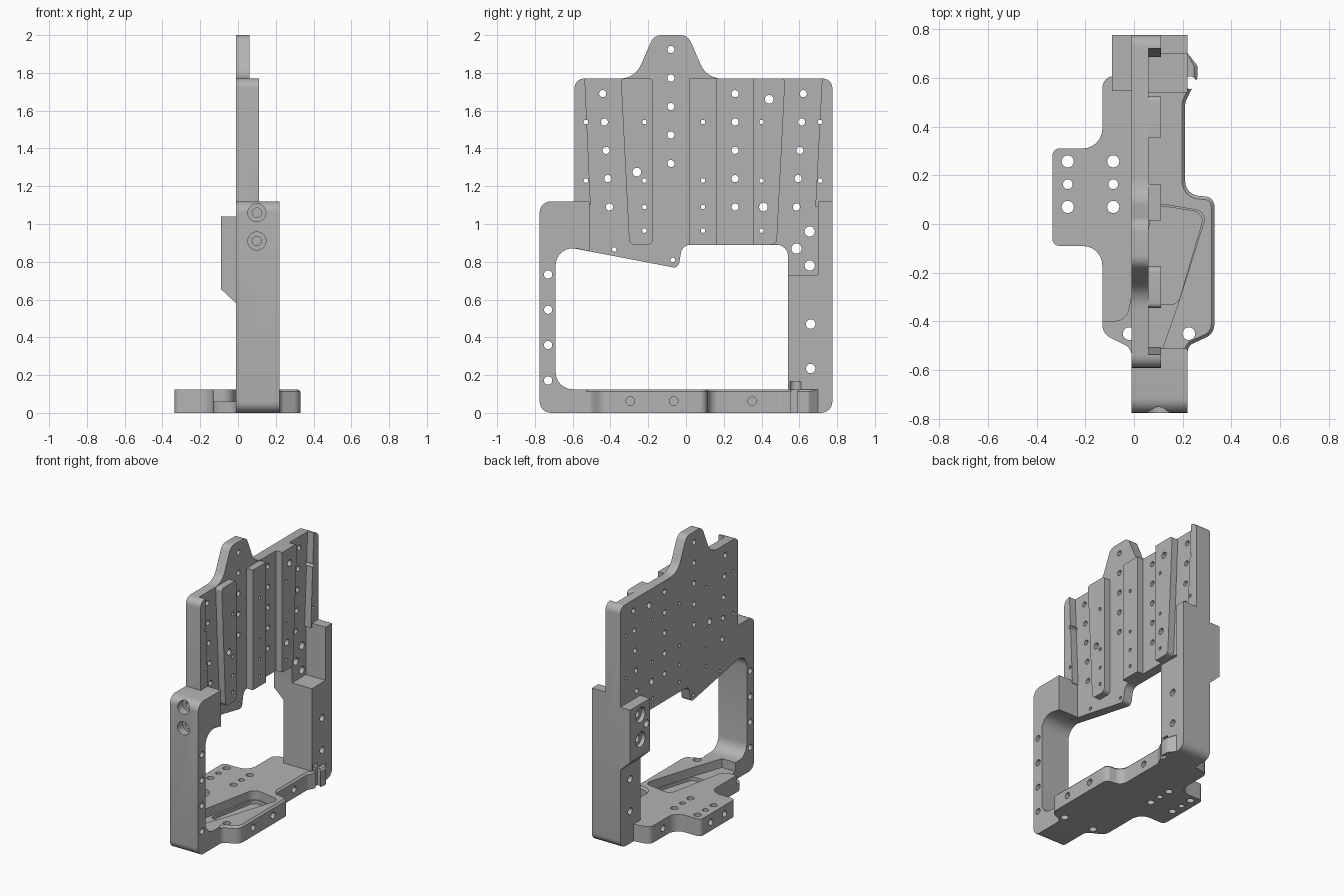
import bpy, bmesh, math
from mathutils import Vector

if "Cube" in bpy.data.objects:
    bpy.data.objects.remove(bpy.data.objects["Cube"])

grey = bpy.data.materials.new("machined_grey")
grey.use_nodes = True
grey.diffuse_color = (0.45, 0.45, 0.45, 1)
grey.node_tree.nodes["Principled BSDF"].inputs["Base Color"].default_value = grey.diffuse_color

PLACE = {"x": lambda a, b, h: (h, a, b),
         "y": lambda a, b, h: (a, h, b),
         "z": lambda a, b, h: (a, b, h)}


def rounded(corners, steps=6):
    """Outline from corners (a, b) or (a, b, radius)."""
    out = []
    for i, c in enumerate(corners):
        p = Vector(c[:2])
        if len(c) == 2:
            out.append(p)
            continue
        u = (Vector(corners[i - 1][:2]) - p).normalized()
        v = (Vector(corners[(i + 1) % len(corners)][:2]) - p).normalized()
        half = u.angle(v) / 2
        mid = p + (u + v).normalized() * (c[2] / math.sin(half))
        reach = c[2] / math.tan(half)
        start, end = p + u * reach - mid, p + v * reach - mid
        turn = math.atan2(start.x * end.y - start.y * end.x, start.dot(end))
        for k in range(steps + 1):
            t = turn * k / steps
            out.append(mid + Vector((start.x * math.cos(t) - start.y * math.sin(t),
                                     start.x * math.sin(t) + start.y * math.cos(t))))
    return out


def circle(a, b, r, n=20):
    return [(a + r * math.cos(math.tau * k / n), b + r * math.sin(math.tau * k / n)) for k in range(n)]


def prisms(name, outlines, axis, low, high):
    """Extrude flat outlines along an axis into one object."""
    bm = bmesh.new()
    for outline in outlines:
        face = bm.faces.new([bm.verts.new(PLACE[axis](p[0], p[1], low)) for p in outline])
        grown = bmesh.ops.extrude_face_region(bm, geom=[face])["geom"]
        shift = Vector(PLACE[axis](0, 0, high - low))
        bmesh.ops.translate(bm, vec=shift, verts=[g for g in grown if isinstance(g, bmesh.types.BMVert)])
    bmesh.ops.recalc_face_normals(bm, faces=bm.faces)
    mesh = bpy.data.meshes.new(name)
    bm.to_mesh(mesh)
    bm.free()
    mesh.materials.append(grey)
    ob = bpy.data.objects.new(name, mesh)
    bpy.context.collection.objects.link(ob)
    return ob


def part(name, corners, axis, low, high):
    return prisms(name, [rounded(corners)], axis, low, high)


def cut(ob, outlines, axis, low, high):
    tool = prisms("cutter", outlines, axis, low, high)
    mod = ob.modifiers.new("cut", "BOOLEAN")
    mod.operation, mod.solver, mod.object = "DIFFERENCE", "EXACT", tool
    bpy.context.view_layer.objects.active = ob
    bpy.ops.object.modifier_apply(modifier=mod.name)
    bpy.data.objects.remove(tool)


def drill(ob, centres, r, axis="x", low=-0.5, high=0.5):
    cut(ob, [circle(a, b, r) for a, b in centres], axis, low, high)


BACK, FACE, RIB, SIDE = -0.01, 0.06, 0.11, 0.22
FLOOR = 0.125

# Main plate with its top tongue
plate = part("main_plate", [
    (-0.59, 0.87), (-0.59, 1.77, 0.05), (-0.27, 1.77, 0.12), (-0.17, 2, 0.06),
    (0.01, 2, 0.06), (0.11, 1.77, 0.12), (0.775, 1.77, 0.05), (0.775, 0.73),
    (0.54, 0.73), (0.54, 0.89, 0.06), (-0.02, 0.89, 0.05), (-0.04, 0.765, 0.03)],
    "x", BACK, FACE)

# Raised ribs on the plate
TOP, LOW = 1.77, 0.89
ribs = [
    part("front_edge_rib", [(-0.59, 1.1), (-0.59, TOP, 0.05), (-0.535, TOP), (-0.505, 1.1)], "x", FACE, RIB),
    part("front_rib", [(-0.3, LOW, 0.03), (-0.345, TOP, 0.02), (-0.175, TOP, 0.02), (-0.175, LOW, 0.03)], "x", FACE, RIB),
    part("middle_rib", [(0.015, LOW), (0.015, TOP), (0.165, TOP), (0.165, LOW)], "x", FACE, RIB),
    part("rear_rib", [(0.355, LOW), (0.355, TOP), (0.525, TOP, 0.02), (0.48, LOW, 0.03)], "x", FACE, RIB),
    part("rear_edge_rib", [(0.685, 1.09), (0.72, TOP), (0.775, TOP, 0.05), (0.775, 1.09)], "x", FACE, RIB)]

# Hole pattern through plate and ribs
rows = [1.09 + 0.15 * k for k in range(5)]
main_holes = [(-0.08, 1.32 + 0.151 * k) for k in range(5)]
for k, z in enumerate(rows):
    main_holes += [(0.26, z), (-0.405 - 0.009 * k, z), (0.585 + 0.009 * k, z)]
small_holes = [(y, z) for y in (-0.22, 0.09, 0.4) for z in (0.965, 1.09, 1.23, 1.54)]
small_holes += [(y, z) for y in (-0.53, 0.71) for z in (1.23, 1.54)]
small_holes += [(-0.38, 0.865), (-0.07, 0.81)]
large_holes = [(-0.26, 1.275), (0.44, 1.66), (0.41, 1.09)]
boss_holes = [(0.655, 0.96), (0.585, 0.87), (0.655, 0.78)]
drill(plate, main_holes, 0.019)
drill(plate, small_holes, 0.012)
drill(plate, large_holes, 0.023)
drill(plate, boss_holes, 0.027)
for rib in ribs:
    drill(rib, small_holes, 0.012)
    drill(rib, large_holes, 0.023)

# Front leg with the hook that carries the plate
front_leg = part("front_leg", [
    (-0.775, 0, 0.06), (-0.775, 1.12, 0.06), (-0.51, 1.12), (-0.51, 0.856), (-0.58, 0.87),
    (-0.69, 0.88, 0.09), (-0.69, FLOOR, 0.09), (-0.56, FLOOR), (-0.56, 0)], "x", BACK, SIDE)
drill(front_leg, [(-0.73, 0.172 + 0.187 * k) for k in range(4)], 0.022)
bolts = [(0.1, 1.06), (0.1, 0.91)]
drill(front_leg, bolts, 0.048, "y", -0.9, -0.715)
drill(front_leg, bolts, 0.025, "y", -0.75, -0.6)

# Rear leg, its upright lip and the outer boss
rear_leg = part("rear_leg", [
    (0.54, 0), (0.54, 0.73), (0.775, 0.73), (0.775, 0, 0.06)], "x", BACK, SIDE)
drill(rear_leg, [(0.66, 0.235), (0.66, 0.47)], 0.025)
drill(rear_leg, [(0.23, 0.58)], 0.03, "z", FLOOR, 0.165)
part("rear_lip", [(0.7, 0.73), (0.7, 1.12), (0.775, 1.12), (0.775, 0.73)], "x", FACE, SIDE)
boss = part("rear_boss", [
    (BACK, 0.58), (-0.09, 0.655), (-0.09, 1.04), (BACK, 1.04)], "y", 0.545, 0.775)
drill(boss, boss_holes, 0.027)
drill(boss, boss_holes[::2], 0.055, "x", -0.2, -0.06)

# Contoured base plate
base = part("base_plate", [
    (BACK, -0.575), (BACK, -0.51, 0.05), (-0.13, -0.45, 0.06), (-0.13, -0.09, 0.08),
    (-0.335, -0.09, 0.03), (-0.335, 0.31, 0.03), (-0.13, 0.31, 0.08), (-0.13, 0.6, 0.05),
    (BACK, 0.62), (BACK, 0.7), (SIDE, 0.7), (0.26, 0.65, 0.02), (0.26, 0.6, 0.03), (0.21, 0.5, 0.05),
    (0.21, 0.12, 0.06), (0.33, 0.11, 0.04), (0.33, -0.45, 0.06), (SIDE, -0.5, 0.04),
    (SIDE, -0.575)], "z", 0, FLOOR)

# Chamfer on the open long edge of the base
bm = bmesh.new()
bm.from_mesh(base.data)
rim = [e for e in bm.edges if all(v.co.z > 0.1 and v.co.x > 0.2 and -0.56 < v.co.y < 0.66 for v in e.verts)]
bmesh.ops.bevel(bm, geom=rim, offset=0.013, segments=1, affect="EDGES")
bm.to_mesh(base.data)
bm.free()

# Lowered front area and deeper pocket in the base
cut(base, [rounded([
    (-0.2, -0.4), (-0.03, -0.4, 0.06), (0.07, 0.09, 0.06), (0.3, 0.05, 0.04),
    (0.18, -0.33), (0.1, -0.56), (BACK, -0.7), (-0.2, -0.7)])], "z", 0.06, 0.2)
cut(base, [rounded([
    (0, -0.33, 0.03), (0.08, 0.08, 0.05), (0.29, 0.045, 0.04), (0.18, -0.33, 0.04)])], "z", 0.035, 0.2)
drill(base, [(x, y) for x in (-0.272, -0.085) for y in (0.07, 0.257)], 0.025, "z")
drill(base, [(x, 0.163) for x in (-0.272, -0.085)], 0.02, "z")
drill(base, [(-0.02, -0.45), (0.225, -0.45), (0.23, 0.58)], 0.026, "z")
edge_holes = [(-0.295, 0.062), (-0.065, 0.062)]
drill(base, edge_holes, 0.023, "x", 0.3, 0.4)
drill(base, [(0.35, 0.062)], 0.023, "x", 0.15, 0.3)
drill(base, [(0.03, 0.062), (0.19, 0.062)], 0.023, "x", -0.4, -0.3)
drill(base, [(0.45, 0.062)], 0.023, "x", -0.2, -0.09)

# Smooth the fillets and bores, keep machined edges crisp
for ob in bpy.context.view_layer.objects:
    ob.select_set(ob.type == "MESH" and grey.name in ob.data.materials)
bpy.ops.object.shade_smooth_by_angle(angle=math.radians(30))
